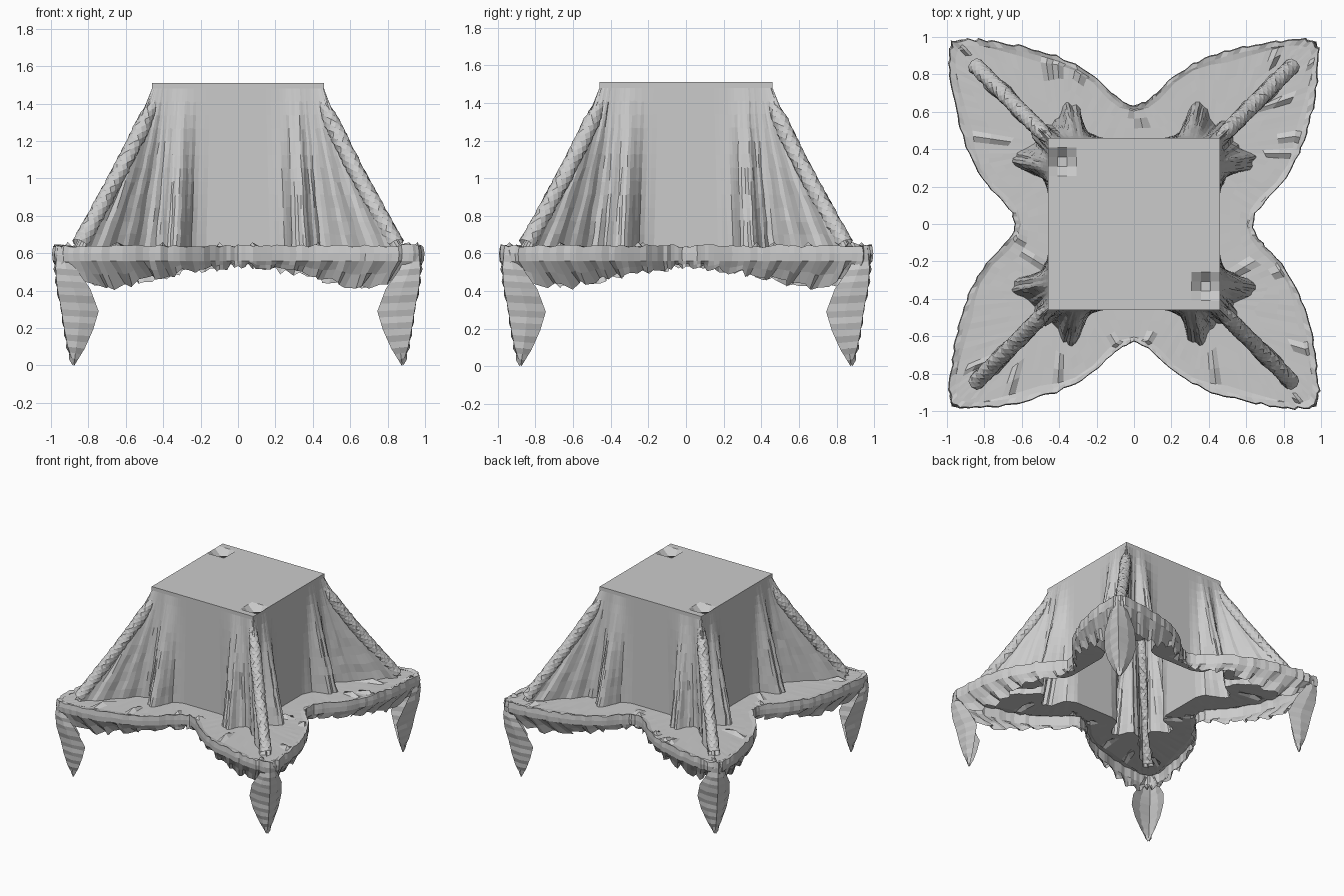
import bpy, bmesh, math, random
from mathutils import Vector, Matrix

if "Cube" in bpy.data.objects:
    bpy.data.objects.remove(bpy.data.objects["Cube"])
random.seed(4)

# Half-side outlines, from the middle of a side to its corner (u along, v outward)
TOP = [(x, .46) for x in (0, .15, .22, .27, .31, .34, .37, .40, .42, .44, .45, .46)]
BASE = [(0, .46), (.17, .46), (.25, .49), (.29, .61), (.35, .66), (.39, .60),
        (.44, .52), (.53, .58), (.62, .68), (.73, .79), (.82, .87), (.87, .87)]
RIM = [(0, .63), (.06, .65), (.12, .70), (.21, .785), (.31, .85), (.41, .895),
       (.51, .925), (.61, .95), (.72, .968), (.82, .98), (.91, .985), (.968, .968)]
HEM = [.54, .53, .52, .51, .50, .48, .46, .44, .42, .43, .47, .53]
TUCK = [.02, .03, .04, .05, .06, .08, .09, .10, .10, .09, .05, .02]
N = 33


def sample(pts, s):
    f = s * (len(pts) - 1)
    i = min(int(f), len(pts) - 2)
    a, b = pts[i], pts[i + 1]
    t = f - i
    if isinstance(a, tuple):
        return Vector(a).lerp(Vector(b), t)
    return a + (b - a) * t


def jit(a):
    return random.uniform(-a, a)


def finish(bm, name):
    me = bpy.data.meshes.new(name)
    bm.to_mesh(me)
    bm.free()
    ob = bpy.data.objects.new(name, me)
    bpy.context.collection.objects.link(ob)
    return ob


def column(s, pleat):
    """One strip of cloth: wall, flat flange, turned-down rim, ragged hem."""
    a, b, c = sample(TOP, s), sample(BASE, s), sample(RIM, s)
    inner = s < .98
    out = [(a, 1.51), (a, 1.48)]
    fold = max(0, min(1, (s - .1) * 6)) * inner
    for i in range(1, 13):
        h = i / 12
        p = a.lerp(b, h ** 1.12)
        p = p + Vector((jit(.003), pleat * .009 * h + jit(.004 * h))) * fold
        out.append((p, 1.48 - .85 * h + (jit(.006) * fold if h < 1 else 0)))
    for t in (.3, .6, .85):
        bump = .03 if inner and random.random() < .03 else 0
        out.append((b.lerp(c, t), .63 + jit(.001) + bump))
    r = c * (1 + jit(.009))
    out += [(c * .97, .635), (r, .64 + jit(.008)), (r * 1.006, .60), (r * 1.002, .56)]
    hem = sample(HEM, s) + jit(.02)
    tuck = sample(TUCK, s)
    for t in (.5, 1):
        q = c * (1 - t * (tuck + .02 * pleat) + jit(.008))
        out.append((q, .56 + (hem - .56) * t))
    return out


# Draped cloth: four sides, each with mirrored halves
bm = bmesh.new()
cols = []
for k in range(4):
    rot = Matrix.Rotation(-k * math.pi / 2, 3, 'Z')
    for j in range(-N, N):
        pleat = 1 if (j // 2) % 2 else -1
        cols.append([bm.verts.new(rot @ Vector((math.copysign(p.x, j), p.y, z)))
                     for p, z in column(abs(j) / N, pleat)])
for i, a in enumerate(cols):
    b = cols[(i + 1) % len(cols)]
    for m in range(len(a) - 1):
        bm.faces.new((a[m], a[m + 1], b[m + 1], b[m]))
finish(bm, "draped_cloth")

# Flat top with two small dents
bm = bmesh.new()
bmesh.ops.create_grid(bm, x_segments=18, y_segments=18, size=.46)
for v in bm.verts:
    v.co.z = 1.51
    for cx, cy in ((-.38, .33), (.36, -.34)):
        if abs(v.co.x - cx) < .05 and abs(v.co.y - cy) < .05:
            v.co.z -= .05
finish(bm, "cloth_top")

# Twisted ridge running down each corner
for k in range(4):
    bm = bmesh.new()
    rot = Matrix.Rotation(math.pi / 4 + k * math.pi / 2, 3, 'Z')
    prev, n, sides = None, 40, 8
    for i in range(n + 1):
        h = i / n
        r = .018 + .026 * min(1, h * 5)
        d = (.435 + .41 * h ** 1.12) * math.sqrt(2)
        z = 1.46 - .81 * h
        ring = []
        for s in range(sides):
            an = 2 * math.pi * (s + (i % 2) * .5) / sides
            rr = r * (1 + jit(.07))
            ring.append(bm.verts.new(rot @ Vector(
                (d + .82 * rr * math.cos(an), rr * math.sin(an), z + .57 * rr * math.cos(an)))))
        if prev:
            for s in range(sides):
                t = (s + 1) % sides
                if i % 2 == 0:
                    bm.faces.new((prev[s], ring[t], ring[s]))
                    bm.faces.new((prev[s], prev[t], ring[t]))
                else:
                    bm.faces.new((prev[s], prev[t], ring[s]))
                    bm.faces.new((prev[t], ring[t], ring[s]))
        prev = ring
    finish(bm, "corner_ridge")

# Hanging leaf-shaped corner tips: (height, ridge position, edge u, edge v)
TIP = [(.63, .965, .92, .97), (.52, .975, .86, .965), (.42, .968, .79, .95),
       (.30, .945, .745, .915), (.20, .93, .775, .91), (.10, .91, .82, .895), (.01, .88, .875, .88)]
for k in range(4):
    bm = bmesh.new()
    rot = Matrix.Rotation(k * math.pi / 2, 3, 'Z')
    rows, steps = [], 18
    for i in range(steps + 1):
        z, r, u, v = [sample([row[c] for row in TIP], i / steps) for c in range(4)]
        w = .005 * (1 if i % 2 else -1)
        ridge = Vector((r, r, z))
        e1, e2 = Vector((u, v, z - .01)), Vector((v, u, z - .01))
        m1, m2 = ridge.lerp(e1, .5), ridge.lerp(e2, .5)
        m1.y += .012 + w
        m2.x += .012 + w
        rows.append([bm.verts.new(rot @ p) for p in (e1, m1, ridge, m2, e2)])
    for a, b in zip(rows, rows[1:]):
        for c in range(4):
            bm.faces.new((a[c], b[c], b[c + 1], a[c + 1]))
    finish(bm, "hanging_corner")

# Rest the lowest tip on the ground
low = min(v.co.z for o in bpy.data.objects for v in o.data.vertices)
for o in bpy.data.objects:
    o.location.z -= low
